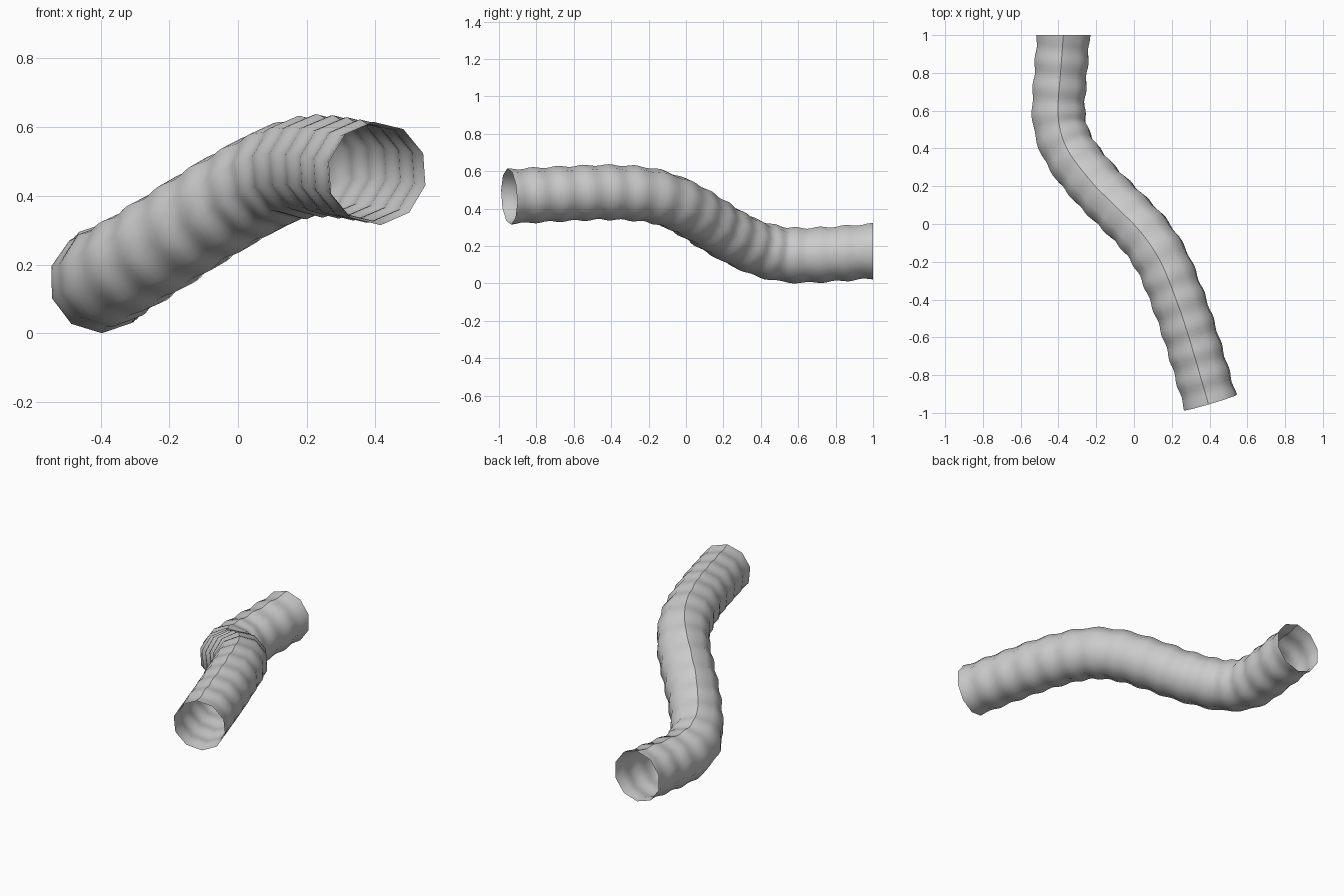
import bpy, bmesh, math
from mathutils import Vector

if "Cube" in bpy.data.objects:
    bpy.data.objects.remove(bpy.data.objects["Cube"])

SIDES, RIPPLES, PER_RIPPLE = 10, 16, 6
R_MID, R_AMP = 0.1465, 0.0045

# Centre line of the hose, back end to front end
path = [Vector(p) for p in [
    (-0.374, 1.0, 0.173), (-0.388, 0.8, 0.158), (-0.40, 0.62, 0.150), (-0.385, 0.49, 0.161),
    (-0.325, 0.36, 0.197), (-0.20, 0.205, 0.275), (-0.075, 0.08, 0.355),
    (0.05, -0.05, 0.427), (0.15, -0.20, 0.473), (0.233, -0.40, 0.487),
    (0.302, -0.60, 0.482), (0.405, -0.945, 0.465)]]


def catmull(a, b, c, d, t):
    return 0.5 * (2 * b + (c - a) * t + (2 * a - 5 * b + 4 * c - d) * t * t
                  + (3 * b - a - 3 * c + d) * t ** 3)


# Dense spline, then even resampling by length
pts = [2 * path[0] - path[1]] + path + [2 * path[-1] - path[-2]]
dense = [catmull(*pts[i:i + 4], k / 30) for i in range(len(path) - 1) for k in range(30)]
dense.append(path[-1])
dist = [0.0]
for a, b in zip(dense, dense[1:]):
    dist.append(dist[-1] + (b - a).length)


def at(s):
    s = min(max(s, 0), dist[-1])
    i = next(k for k in range(1, len(dist)) if dist[k] >= s - 1e-9 and k > 0)
    f = (s - dist[i - 1]) / (dist[i] - dist[i - 1])
    return dense[i - 1].lerp(dense[i], f)


# Rippled ten-sided tube swept along the path, open at both ends
bm = bmesh.new()
n = RIPPLES * PER_RIPPLE
rings = []
for i in range(n + 1):
    t = i / n
    s = t * dist[-1]
    tan = (at(s + 0.03) - at(s - 0.03)).normalized()
    if i == 0:
        tan = Vector((0, -1, 0))
    side = Vector((0, 0, 1)).cross(tan).normalized()
    up = tan.cross(side)
    r = R_MID + R_AMP * math.cos(2 * math.pi * RIPPLES * t)
    ring = []
    for k in range(SIDES):
        a = 2 * math.pi * k / SIDES - math.radians(5) * t
        ring.append(bm.verts.new(at(s) + r * (math.cos(a) * up + math.sin(a) * side)))
    rings.append(ring)
for a, b in zip(rings, rings[1:]):
    for k in range(SIDES):
        j = (k + 1) % SIDES
        bm.faces.new((a[k], a[j], b[j], b[k]))
bmesh.ops.recalc_face_normals(bm, faces=bm.faces)

# Hard seam along the top
for a, b in zip(rings, rings[1:]):
    bm.edges.get((a[0], b[0])).smooth = False
for f in bm.faces:
    f.smooth = True

mesh = bpy.data.meshes.new("corrugated_hose")
bm.to_mesh(mesh)
bm.free()
hose = bpy.data.objects.new("corrugated_hose", mesh)
bpy.context.collection.objects.link(hose)
